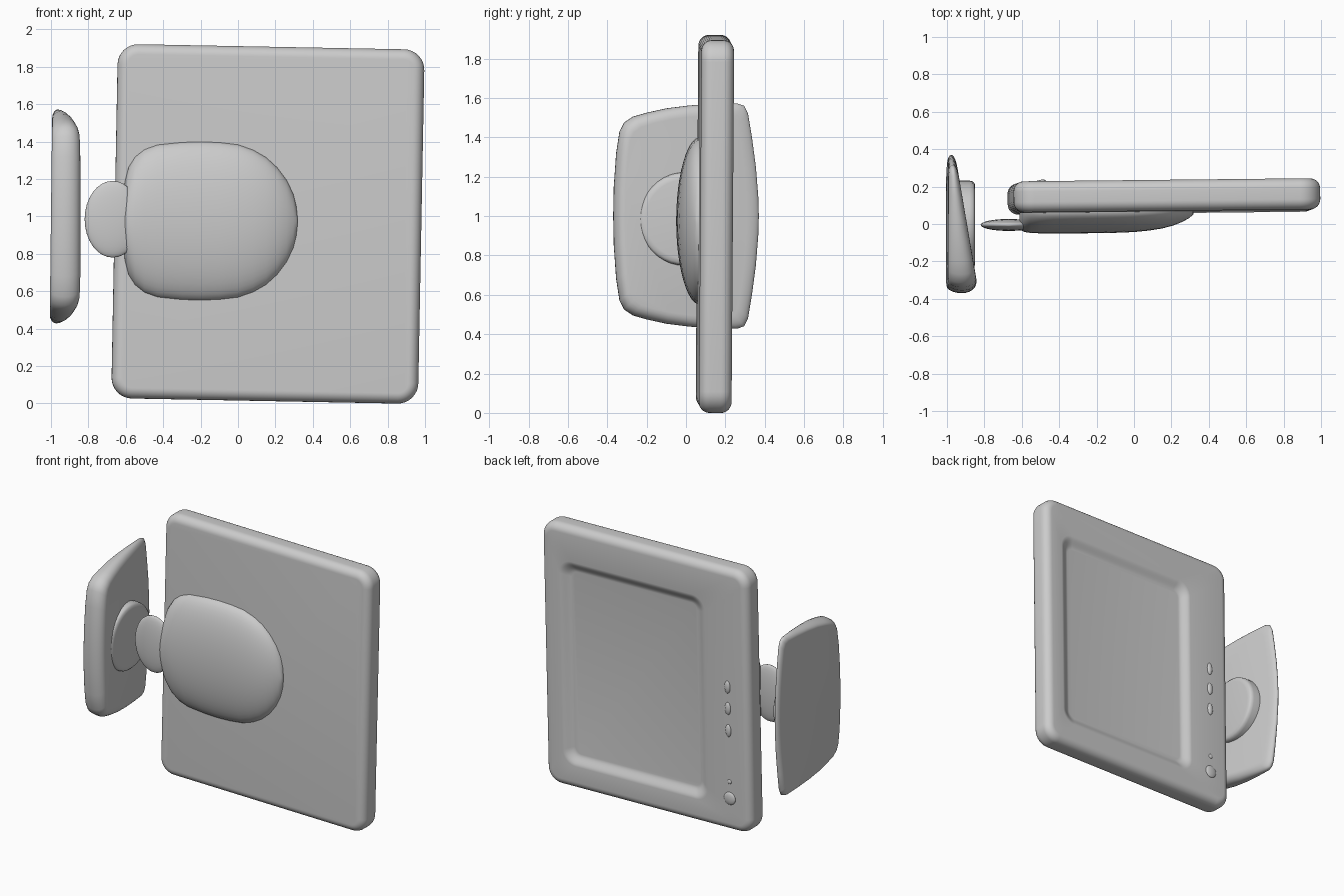
import bpy, bmesh, math
from mathutils import Matrix, Vector, Euler

if "Cube" in bpy.data.objects:
    bpy.data.objects.remove(bpy.data.objects["Cube"])

grey = bpy.data.materials.new("light_grey")
grey.use_nodes = True
COLOUR = (0.6, 0.6, 0.6, 1)
grey.diffuse_color = COLOUR
grey.node_tree.nodes["Principled BSDF"].inputs["Base Color"].default_value = COLOUR


def finish(name, bm, matrix=Matrix(), angle=50):
    bmesh.ops.recalc_face_normals(bm, faces=bm.faces)
    mesh = bpy.data.meshes.new(name)
    bm.to_mesh(mesh)
    bm.free()
    mesh.materials.append(grey)
    obj = bpy.data.objects.new(name, mesh)
    bpy.context.collection.objects.link(obj)
    obj.matrix_world = matrix
    bpy.ops.object.select_all(action="DESELECT")
    obj.select_set(True)
    bpy.context.view_layer.objects.active = obj
    bpy.ops.object.shade_smooth_by_angle(angle=math.radians(angle))
    return obj


def loft(name, rings, matrix=Matrix(), angle=50):
    """Skin a list of closed rings and cap both ends."""
    bm = bmesh.new()
    loops = [[bm.verts.new(p) for p in ring] for ring in rings]
    for a, b in zip(loops, loops[1:]):
        for i in range(len(a)):
            j = (i + 1) % len(a)
            bm.faces.new((a[i], a[j], b[j], b[i]))
    bm.faces.new(loops[0])
    bm.faces.new(loops[-1])
    return finish(name, bm, matrix, angle)


def rounded_rect(cx, cz, w, h, r, y):
    ring = []
    for q, (sx, sz) in enumerate([(1, 1), (-1, 1), (-1, -1), (1, -1)]):
        for k in range(9):
            a = math.pi / 2 * (q + k / 8)
            ring.append((cx + sx * (w - r) + r * math.cos(a), y,
                         cz + sz * (h - r) + r * math.sin(a)))
    return ring


def ellipsoid(name, centre, radii, matrix=Matrix()):
    bm = bmesh.new()
    bmesh.ops.create_uvsphere(bm, u_segments=32, v_segments=16, radius=1)
    bmesh.ops.scale(bm, vec=radii, verts=bm.verts)
    return finish(name, bm, matrix @ Matrix.Translation(centre), 60)


# Screen panel: rounded slab with a soft recess on the +y face
panel = Matrix.Translation((0.16, 0.147, 0.96)) @ Euler((-0.007, 0.019, 0.0105)).to_matrix().to_4x4()
W, H, D, R = 0.82, 0.947, 0.083, 0.055
rings = []
for side in (-1, 1):
    for k in range(9):
        a = math.pi / 2 * k / 8
        if side < 0:
            a = math.pi / 2 - a
        inset = R * (1 - math.cos(a))
        y = side * (D - R + R * math.sin(a))
        rings.append(rounded_rect(0, 0, W - inset, H - inset, 0.11 - inset, y))
for k in range(9):
    t = k / 8
    drop = 0.035 * t * t * (3 - 2 * t)
    rings.append(rounded_rect(0.1, -0.04, 0.58 - 0.08 * t, 0.74 - 0.08 * t,
                              0.1 - 0.05 * t, D - drop))
loft("screen_panel", rings, panel)

# Control buttons beside the screen
for i, z in enumerate((0.095, -0.06, -0.22)):
    ellipsoid(f"control_button_{i + 1}", (-0.65, D, z), (0.022, 0.014, 0.045), panel)
ellipsoid("indicator_light", (-0.65, D, -0.59), (0.016, 0.008, 0.016), panel)
ellipsoid("power_button", (-0.65, D, -0.71), (0.045, 0.014, 0.045), panel)

# Rear housing: half-elliptical sections along x (x, half height, depth)
stations = [(-0.612, 0.15, 0.09), (-0.605, 0.21, 0.105), (-0.585, 0.29, 0.115),
            (-0.55, 0.345, 0.12), (-0.5, 0.385, 0.122), (-0.43, 0.41, 0.122),
            (-0.3, 0.423, 0.122), (-0.2, 0.426, 0.121), (-0.1, 0.422, 0.119),
            (0, 0.41, 0.115), (0.08, 0.382, 0.107), (0.15, 0.342, 0.096),
            (0.21, 0.287, 0.08), (0.26, 0.22, 0.06), (0.295, 0.147, 0.04),
            (0.312, 0.08, 0.026), (0.318, 0.02, 0.02)]
rings = []
for x, h, d in stations:
    arc = [math.pi * k / 24 for k in range(25)]
    ring = [(x, 0.072 - d * math.sin(a), 0.975 + h * math.cos(a)) for a in arc]
    rings.append(ring + [(x, 0.09, 0.975 - h), (x, 0.09, 0.975 + h)])
loft("rear_housing", rings, angle=60)

# Neck joining the housing to the foot
ellipsoid("neck", (-0.67, -0.005, 0.985), (0.15, 0.032, 0.205))

# Socket disc on the foot
rings = []
for x, r in ((-0.95, 0.237), (-0.88, 0.237), (-0.862, 0.233), (-0.852, 0.222), (-0.849, 0.2)):
    rings.append([(x, -0.005 + r * math.cos(a), 0.985 + r * math.sin(a))
                  for a in (math.tau * k / 40 for k in range(40))])
loft("socket_disc", rings)

# Stand foot: wedge-shaped plate with a bowed outline (y, offset from mid height)
half = [(-0.37, 0), (-0.367, 0.15), (-0.355, 0.32), (-0.338, 0.43), (-0.315, 0.475),
        (-0.27, 0.505), (-0.2, 0.525), (-0.1, 0.547), (0.02, 0.562), (0.15, 0.57),
        (0.26, 0.572), (0.295, 0.56), (0.315, 0.52), (0.335, 0.4), (0.355, 0.25),
        (0.367, 0.1), (0.37, 0)]
outline = half + [(y, -z) for y, z in half[-2:0:-1]]
rings = []
for k in range(13):
    a = math.pi * (k / 12 - 0.5)
    t = 0.5 + 0.5 * math.sin(a)
    shrink = 0.06 * (1 - math.cos(a)) * (0.6 + 0.4 * t)
    ring = []
    for y, z in outline:
        y, z = y * (1 - shrink / 0.37), z * (1 - shrink / 0.57)
        left = -1.0 + 0.012 * z + 0.01 * max(0, y)
        right = -0.842 - 0.17 * (y + 0.3) if y > -0.3 else -0.842
        ring.append((left + (right - left) * t, y, 1.0 + z))
    rings.append(ring)
loft("stand_foot", rings, angle=60)
